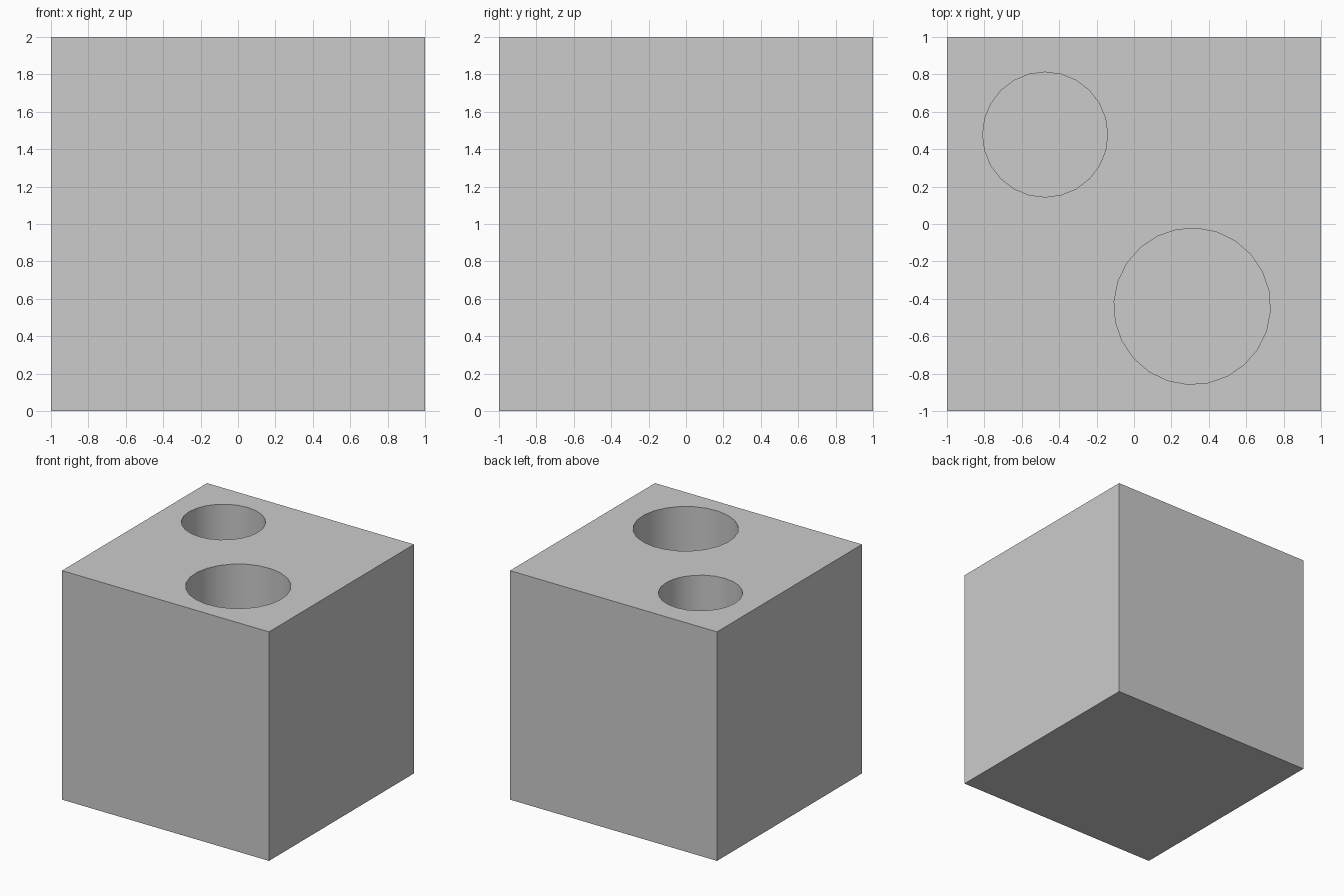
import bpy
from math import radians

if "Cube" in bpy.data.objects:
    bpy.data.objects.remove(bpy.data.objects["Cube"])

HOLE_DEPTH = 1.5

# Solid cube standing on the floor
bpy.ops.mesh.primitive_cube_add(size=2, location=(0, 0, 1))
block = bpy.context.object
block.name = "holder_block"


def drill(name, x, y, radius, turn):
    """Cut a round blind hole down from the top face."""
    height = HOLE_DEPTH + 0.2
    bpy.ops.mesh.primitive_cylinder_add(
        vertices=24, radius=radius, depth=height,
        location=(x, y, 2 - HOLE_DEPTH + height / 2),
        rotation=(0, 0, radians(turn)))
    cutter = bpy.context.object
    cutter.name = name
    cutter.hide_render = True

    mod = block.modifiers.new(name, 'BOOLEAN')
    mod.operation = 'DIFFERENCE'
    mod.solver = 'EXACT'
    mod.object = cutter
    bpy.ops.object.select_all(action='DESELECT')
    block.select_set(True)
    bpy.context.view_layer.objects.active = block
    bpy.ops.object.modifier_apply(modifier=mod.name)
    bpy.data.objects.remove(cutter, do_unlink=True)


# Small hole at the back left, large hole at the front right
drill("small_hole", -0.475, 0.478, 0.334, 0)
drill("large_hole", 0.311, -0.44, 0.418, -3.5)

# Smooth hole walls, crisp rims and box edges
bpy.ops.object.shade_smooth_by_angle(angle=radians(30))
